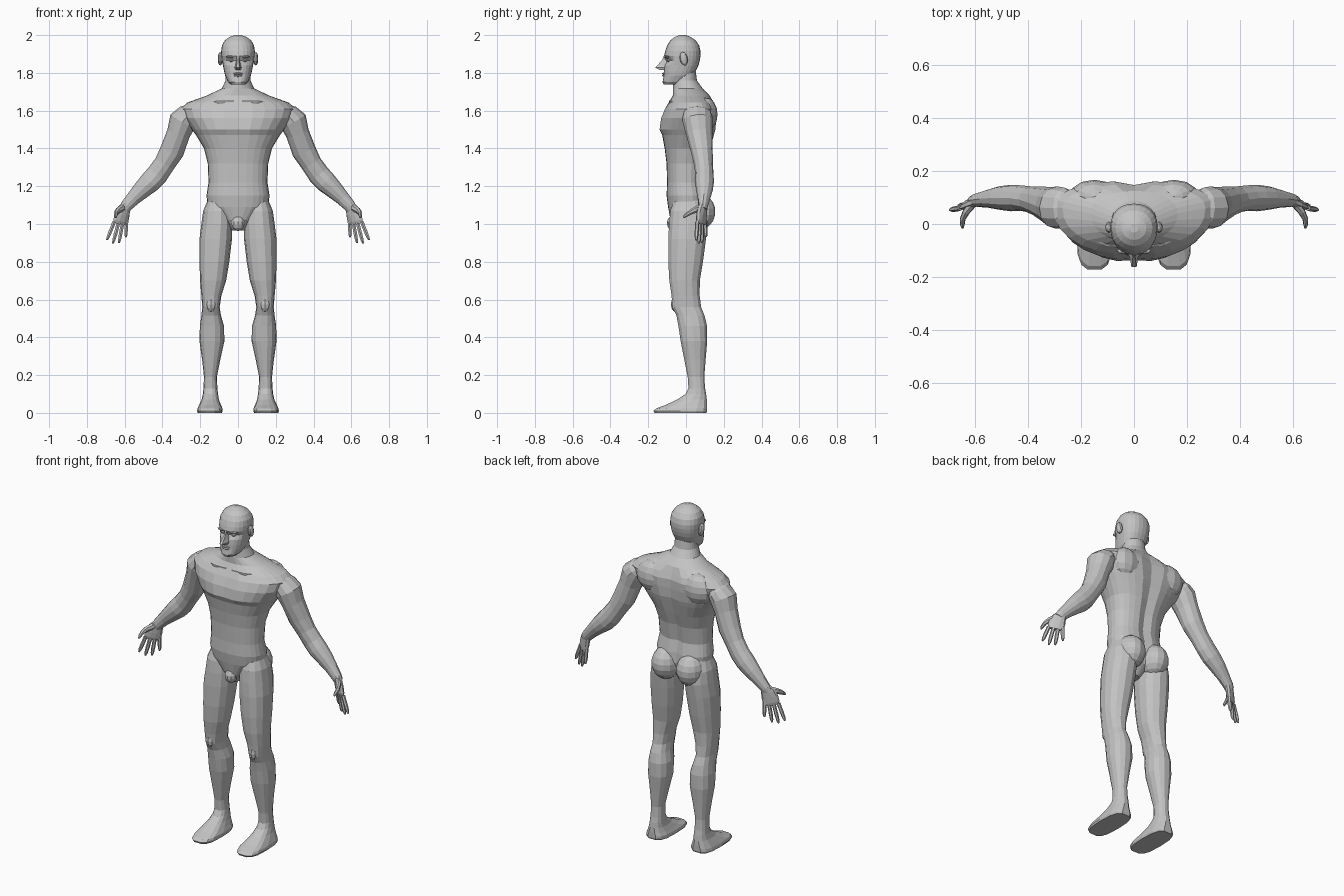
import bpy, bmesh, math
from mathutils import Vector, Matrix

skin = bpy.data.materials.new("grey_skin")
skin.diffuse_color = (0.55, 0.55, 0.55, 1)


def finish(name, bm, mirror=False):
    bmesh.ops.recalc_face_normals(bm, faces=bm.faces)
    me = bpy.data.meshes.new(name)
    bm.to_mesh(me)
    bm.free()
    me.materials.append(skin)
    ob = bpy.data.objects.new(name, me)
    bpy.context.collection.objects.link(ob)
    if mirror:
        m = ob.modifiers.new("mirror", 'MIRROR')
        m.use_mirror_merge = False
    return ob


def skin_rings(name, rings, mirror=False):
    """Bridge a list of closed point rings and cap both ends."""
    bm = bmesh.new()
    vs = [[bm.verts.new(p) for p in r] for r in rings]
    n = len(rings[0])
    for a, b in zip(vs, vs[1:]):
        for i in range(n):
            j = (i + 1) % n
            bm.faces.new((a[i], a[j], b[j], b[i]))
    bm.faces.new(vs[0])
    bm.faces.new(vs[-1])
    return finish(name, bm, mirror)


def spow(v, p):
    return math.copysign(abs(v) ** p, v)


def level_ring(z, cx, w, front, back, mid, p, n):
    """Horizontal superellipse with separate front and back depth."""
    pts = []
    for i in range(n):
        t = 2 * math.pi * i / n
        c, s = math.cos(t), math.sin(t)
        c = 0 if abs(c) < 1e-6 else c
        s = 0 if abs(s) < 1e-6 else s
        d = back - mid if s > 0 else mid - front
        pts.append(Vector((cx + w * spow(c, p), mid + d * spow(s, p), z)))
    return pts


def tube(name, path, side, n=8, mirror=True):
    """Loft along a path of (x, y, z, radius along side, other radius)."""
    P = [Vector(q[:3]) for q in path]
    rings = []
    for k, q in enumerate(path):
        d = (P[min(k + 1, len(P) - 1)] - P[max(k - 1, 0)]).normalized()
        u = Vector(side)
        u = (u - d * u.dot(d)).normalized()
        v = d.cross(u)
        rings.append([P[k] + u * q[3] * math.cos(2 * math.pi * i / n)
                      + v * q[4] * math.sin(2 * math.pi * i / n) for i in range(n)])
    return skin_rings(name, rings, mirror)


def blob(name, loc, size, seg=12, mirror=False, tilt=0):
    bm = bmesh.new()
    M = Matrix.Translation(loc) @ Matrix.Rotation(tilt, 4, 'X') @ Matrix.Diagonal((*size, 1))
    bmesh.ops.create_uvsphere(bm, u_segments=seg, v_segments=max(6, seg // 2 + 2), radius=1, matrix=M)
    return finish(name, bm, mirror)


# torso and neck: z, half width, front, back, middle, squareness
torso = [
    (0.965, .03, -.06, .03, -.01, 1), (1.02, .085, -.082, .08, 0, 1),
    (1.09, .160, -.095, .11, .01, .9), (1.15, .167, -.103, .105, .01, .85),
    (1.22, .156, -.100, .09, 0, .85), (1.32, .160, -.103, .105, 0, .85),
    (1.40, .180, -.113, .13, .01, .85), (1.47, .222, -.126, .15, .03, .85),
    (1.50, .245, -.144, .158, .04, .9), (1.56, .288, -.136, .163, .055, .9),
    (1.61, .305, -.115, .163, .065, .9), (1.642, .270, -.092, .15, .06, .9),
    (1.68, .165, -.070, .125, .04, .95), (1.718, .085, -.070, .088, .01, 1),
    (1.76, .066, -.068, .058, 0, 1), (1.82, .062, -.06, .05, 0, 1)]
rings = []
for z, w, f, b, m, p in torso:
    r = level_ring(z, 0, w, f, b, m, p, 28)
    if 1.05 < z < 1.66:
        r[7].y -= .016      # spine groove
    if 1.49 < z < 1.63:
        r[21].y += .008     # breastbone groove
    rings.append(r)
skin_rings("torso", rings)

# head, with eye sockets pressed in
head = [
    (1.738, .036, -.118, -.03, -.06, .8), (1.752, .052, -.124, -.015, -.05, .8),
    (1.785, .068, -.118, .035, -.03, .85), (1.81, .074, -.117, .052, -.02, .85),
    (1.84, .080, -.114, .066, -.01, .88), (1.866, .085, -.110, .073, -.01, .88),
    (1.890, .088, -.116, .077, -.01, .9), (1.915, .089, -.110, .077, -.01, .9),
    (1.945, .085, -.100, .070, -.012, .95), (1.972, .070, -.083, .052, -.015, 1),
    (1.990, .046, -.060, .025, -.017, 1), (2.0, .016, -.032, 0, -.017, 1)]
rings = []
for z, w, f, b, m, p in head:
    r = level_ring(z, 0, w, f, b, m, p, 24)
    for v in r:
        if 1.855 < z < 1.875 and v.y < -.06 and .02 < abs(v.x) < .07:
            v.y += .014
    rings.append(r)
skin_rings("head", rings)

# face parts
skin_rings("nose", [
    [Vector((-w, -.10, z)), Vector((-w * .45, y, z)), Vector((w * .45, y, z)), Vector((w, -.10, z))]
    for z, w, y in [(1.892, .011, -.117), (1.868, .010, -.126), (1.842, .015, -.150),
                    (1.828, .021, -.163), (1.814, .018, -.135)]])
blob("eye", (.034, -.088, 1.866), (.014, .014, .009), 10, True)
blob("brow", (.036, -.101, 1.886), (.028, .013, .007), 8, True)
blob("upper_lip", (0, -.116, 1.796), (.025, .011, .006), 8)
blob("lower_lip", (0, -.116, 1.785), (.022, .010, .006), 8)
blob("ear", (.094, -.012, 1.875), (.014, .021, .036), 10, True, .2)

# collar bones
tube("collar_bone", [(.02, -.083, 1.648, .008, .008), (.10, -.078, 1.645, .010, .010),
                     (.20, -.028, 1.645, .008, .008)], (0, 0, 1), 6)

# arms
tube("arm", [
    (.235, .065, 1.605, .055, .035), (.262, .060, 1.580, .078, .060),
    (.292, .062, 1.545, .080, .074), (.315, .070, 1.480, .070, .062),
    (.350, .084, 1.385, .058, .064), (.388, .092, 1.320, .050, .056),
    (.428, .098, 1.262, .048, .058), (.465, .098, 1.222, .050, .057),
    (.510, .098, 1.180, .044, .048), (.555, .095, 1.135, .033, .038),
    (.592, .090, 1.095, .026, .032), (.605, .088, 1.075, .020, .028)], (0, 1, 0), 12)

# hands: palm, fingers, thumb
across = (.86, -.5, 0)
tube("palm", [(.590, .090, 1.10, .030, .022), (.604, .086, 1.075, .040, .020),
              (.614, .082, 1.045, .046, .018), (.622, .080, 1.015, .045, .015),
              (.625, .080, 1.000, .038, .010)], across, 10)
fingers = {"index_finger": ((.655, .060, 1.012), (.694, .054, .915)),
           "middle_finger": ((.633, .073, 1.005), (.662, .068, .897)),
           "ring_finger": ((.611, .086, 1.006), (.630, .084, .900)),
           "little_finger": ((.590, .099, 1.015), (.594, .106, .930))}
for name, (a, b) in fingers.items():
    a, b = Vector(a), Vector(b)
    path = [(*a.lerp(b, t), r, r) for t, r in
            [(0, .011), (.4, .0105), (.5, .011), (.85, .009), (1, .005)]]
    tube(name, path, across, 6)
tube("thumb", [(.610, .075, 1.085, .020, .016), (.634, .045, 1.073, .017, .014),
               (.647, .018, 1.058, .012, .011), (.648, -.004, 1.043, .010, .009),
               (.647, -.014, 1.034, .005, .005)], (0, 0, 1), 7)

# legs with feet: z, centre x, half width, front, back, squareness
leg = [
    (1.14, .105, .050, -.060, .080, 1), (1.07, .110, .074, -.085, .110, .9),
    (1.00, .112, .082, -.092, .118, .9), (.92, .118, .086, -.096, .108, .9),
    (.80, .125, .079, -.096, .092, .9), (.70, .132, .069, -.090, .075, .9),
    (.62, .141, .053, -.078, .074, .85), (.56, .143, .046, -.073, .082, .85),
    (.515, .142, .052, -.052, .100, .85), (.46, .138, .064, -.042, .113, .9),
    (.38, .138, .066, -.030, .114, .9), (.28, .142, .048, -.010, .105, .9),
    (.19, .146, .034, .008, .098, .9), (.13, .146, .037, .012, .102, .9),
    (.10, .146, .040, -.004, .108, .9), (.07, .147, .046, -.050, .112, .85),
    (.042, .148, .058, -.110, .114, .75), (.024, .148, .066, -.160, .114, .65),
    (.010, .149, .068, -.175, .114, .65), (0, .149, .064, -.170, .110, .65)]
skin_rings("leg", [level_ring(z, cx, w, f, b, (f + b) / 2, p, 14)
                   for z, cx, w, f, b, p in leg], True)

# muscle shapes
blob("buttock", (.082, .068, 1.065), (.080, .088, .095), 14, True)
blob("shoulder_blade", (.150, .105, 1.580), (.095, .062, .090), 12, True)
blob("kneecap", (.143, -.056, .575), (.030, .024, .040), 8, True)
blob("groin", (0, -.065, 1.005), (.036, .036, .042), 10)
